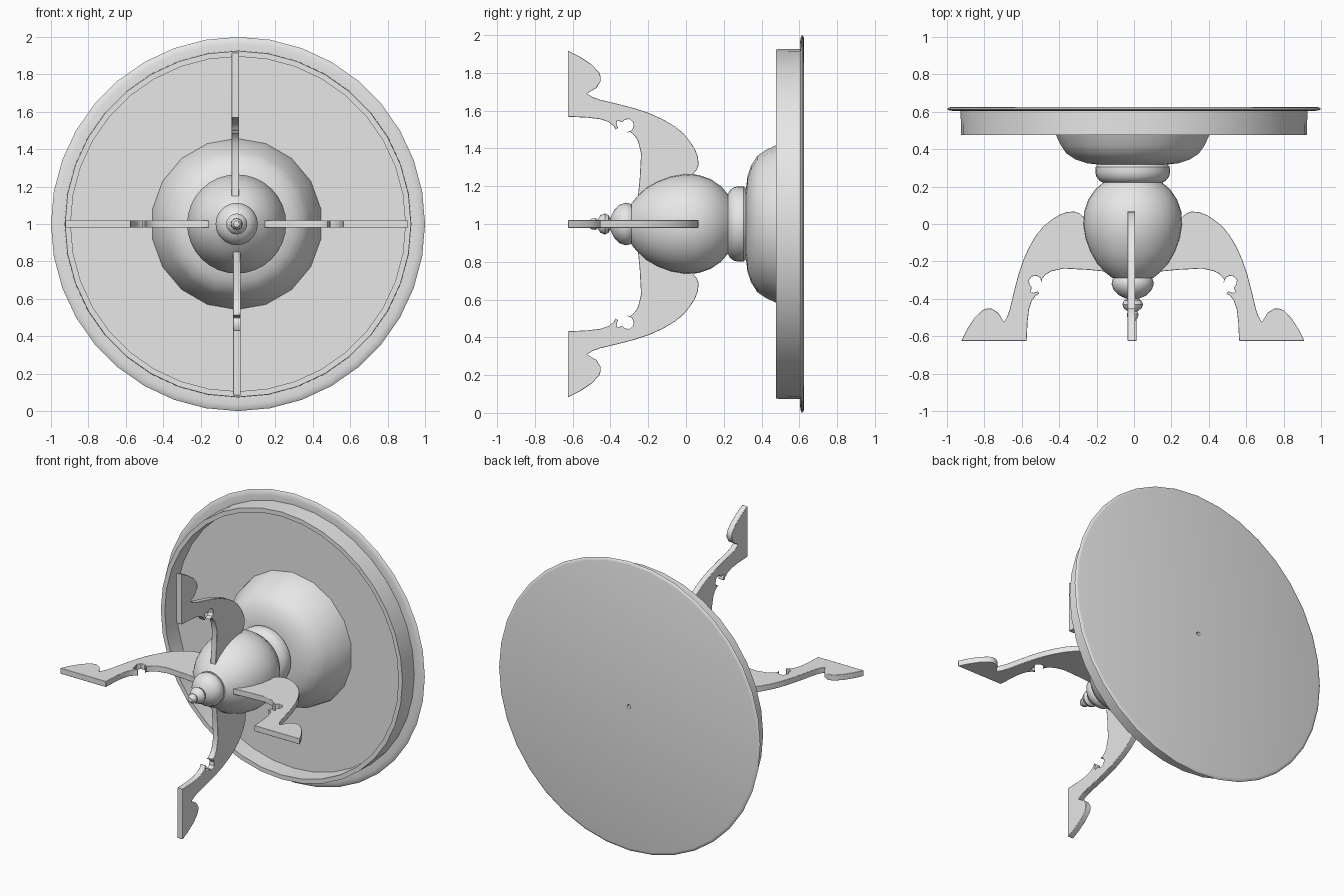
import bpy, bmesh, math
from mathutils import Matrix

cube = bpy.data.objects.get("Cube")
if cube:
    bpy.data.objects.remove(cube, do_unlink=True)

GREY = (0.8, 0.8, 0.8, 1.0)
grey = bpy.data.materials.new("plain grey")
grey.use_nodes = True
grey.diffuse_color = GREY
grey.node_tree.nodes["Principled BSDF"].inputs["Base Color"].default_value = GREY


def finish(name, bm, location, angle=35):
    """Turn a bmesh into a shaded object."""
    bmesh.ops.recalc_face_normals(bm, faces=bm.faces[:])
    mesh = bpy.data.meshes.new(name)
    bm.to_mesh(mesh)
    bm.free()
    mesh.materials.append(grey)
    obj = bpy.data.objects.new(name, mesh)
    bpy.context.collection.objects.link(obj)
    obj.location = location
    bpy.ops.object.select_all(action='DESELECT')
    obj.select_set(True)
    bpy.context.view_layer.objects.active = obj
    bpy.ops.object.shade_smooth_by_angle(angle=math.radians(angle))
    return obj


def lathe(name, profile, sides, closed=False, x=-0.007, angle=35):
    """Spin (radius, y) points around the y axis."""
    bm = bmesh.new()
    verts = [bm.verts.new((0, y, r)) for r, y in profile]
    pairs = list(zip(verts, verts[1:]))
    if closed:
        pairs.append((verts[-1], verts[0]))
    edges = [bm.edges.new(p) for p in pairs]
    bmesh.ops.spin(bm, geom=verts + edges, cent=(0, 0, 0), axis=(0, 1, 0),
                   angle=math.tau, steps=sides)
    bmesh.ops.remove_doubles(bm, verts=bm.verts[:], dist=0.0005)
    return finish(name, bm, (x, 0, 1), angle)


# Round table top with a soft rim and a tiny centre hole
lathe("table_top", [(0.013, 0.604), (0.93, 0.604), (0.965, 0.604), (0.99, 0.608),
                    (1.0, 0.615), (0.992, 0.622), (0.98, 0.625), (0.013, 0.625)],
      36, closed=True, x=0)

# Hollow apron ring under the top
lathe("apron", [(0.895, 0.477), (0.925, 0.477), (0.927, 0.606), (0.895, 0.606)],
      36, closed=True, x=0)

# Flared bell joining the pedestal to the top
lathe("bell", [(0, 0.318), (0.19, 0.318), (0.25, 0.325), (0.31, 0.345), (0.36, 0.377),
               (0.39, 0.42), (0.417, 0.477), (0.445, 0.54), (0.458, 0.606)], 18)

# Rounded collar
lathe("collar", [(0, 0.215), (0.15, 0.217), (0.178, 0.232), (0.195, 0.255),
                 (0.2, 0.28), (0.198, 0.305), (0.185, 0.32), (0, 0.32)], 32)

# Flattened pedestal ball
lathe("ball", [(0, -0.288), (0.11, -0.288), (0.145, -0.26), (0.19, -0.213), (0.226, -0.15),
               (0.252, -0.08), (0.265, -0.005), (0.26, 0.065), (0.238, 0.13),
               (0.2, 0.185), (0.15, 0.228), (0, 0.228)], 32)

# Turned finial with three beads
lathe("finial", [(0.09, -0.27), (0.108, -0.297), (0.113, -0.32), (0.103, -0.35),
                 (0.075, -0.38), (0.04, -0.397), (0.03, -0.4), (0.047, -0.41),
                 (0.056, -0.43), (0.047, -0.452), (0.028, -0.465), (0.024, -0.468),
                 (0.031, -0.48), (0.029, -0.498), (0.017, -0.515), (0, -0.52)], 20)

# Scrolled leg outline as (radius, y)
LEG = [(0.917, -0.625), (0.888, -0.565), (0.845, -0.5), (0.803, -0.46), (0.78, -0.452),
       (0.755, -0.452), (0.72, -0.475), (0.69, -0.525), (0.672, -0.495), (0.658, -0.455),
       (0.633, -0.35), (0.612, -0.27), (0.585, -0.19), (0.553, -0.12), (0.516, -0.058),
       (0.478, -0.012), (0.436, 0.022), (0.395, 0.048), (0.356, 0.063), (0.314, 0.067),
       (0.285, 0.056), (0.262, 0.035), (0.2, 0.0), (0.1, -0.2), (0.138, -0.255),
       (0.24, -0.245), (0.372, -0.238), (0.436, -0.253), (0.466, -0.27), (0.487, -0.295),
       (0.485, -0.315), (0.496, -0.288), (0.515, -0.277), (0.54, -0.28), (0.556, -0.3),
       (0.552, -0.325), (0.54, -0.338), (0.548, -0.365), (0.53, -0.368), (0.51, -0.36),
       (0.5, -0.372), (0.52, -0.383), (0.54, -0.41), (0.555, -0.455), (0.563, -0.52),
       (0.568, -0.625)]
THICK = 0.04

# Four legs around the pedestal
for i, name in enumerate(("left_leg", "lower_leg", "right_leg", "upper_leg")):
    bm = bmesh.new()
    face = bm.faces.new([bm.verts.new((r, y, -THICK / 2)) for r, y in LEG])
    out = bmesh.ops.extrude_face_region(bm, geom=[face])
    top = [g for g in out["geom"] if isinstance(g, bmesh.types.BMVert)]
    bmesh.ops.translate(bm, verts=top, vec=(0, 0, THICK))
    bmesh.ops.rotate(bm, verts=bm.verts[:], cent=(0, 0, 0),
                     matrix=Matrix.Rotation(i * math.pi / 2, 3, 'Y'))
    leg = finish(name, bm, (-0.014 if name == "upper_leg" else -0.006, 0, 1))
    bevel = leg.modifiers.new("rounded edge", 'BEVEL')
    bevel.width = 0.006
    bevel.segments = 2
    bevel.limit_method = 'ANGLE'
    bevel.angle_limit = math.radians(75)
